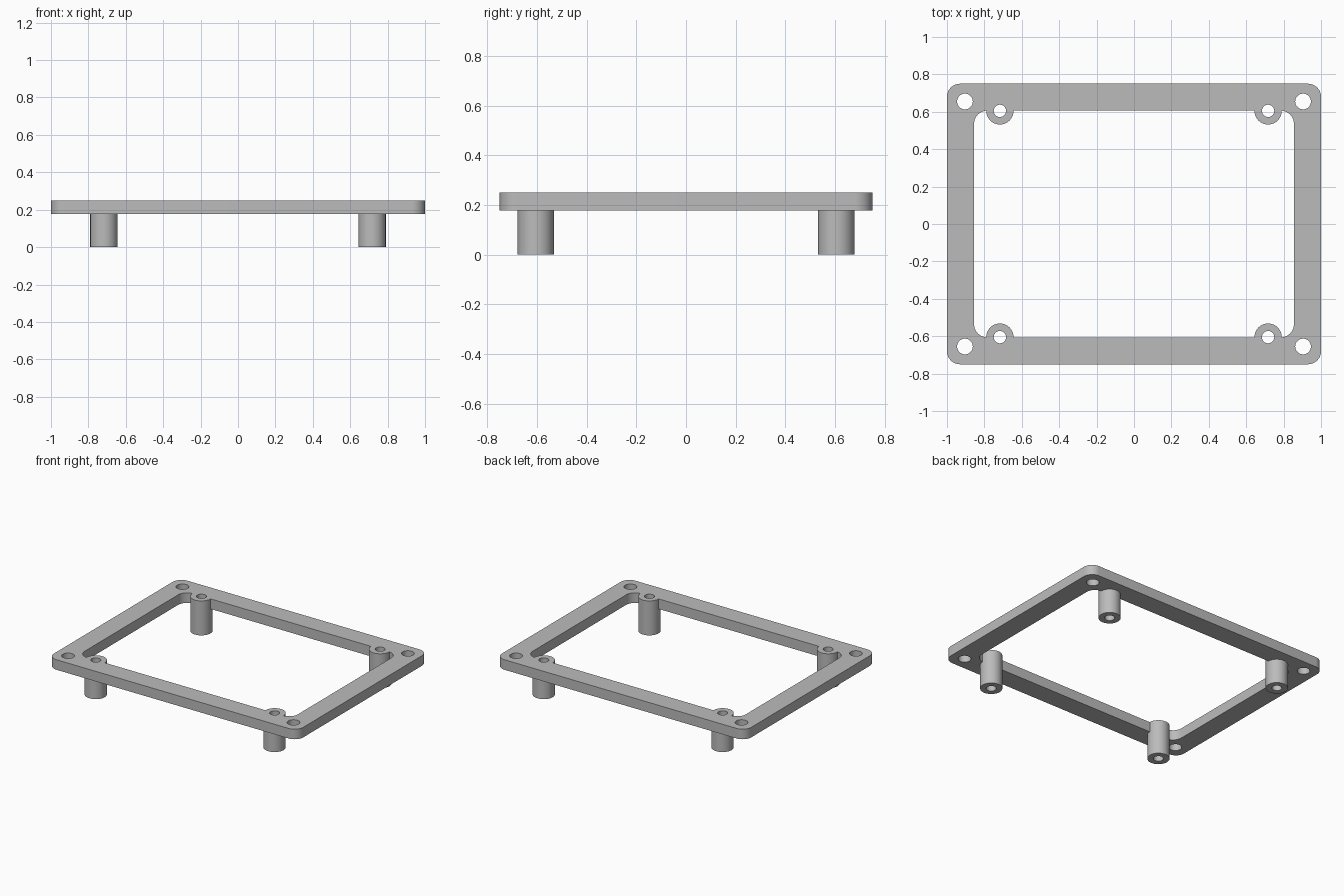
import bpy
import bmesh
import math

TOP, UNDERSIDE = 0.25, 0.177
POST_X, POST_Y, POST_R, BORE_R = 0.717, 0.605, 0.073, 0.033
HOLE_X, HOLE_Y, HOLE_R = 0.904, 0.655, 0.042
CORNERS = [(sx, sy) for sx in (-1, 1) for sy in (-1, 1)]

cube = bpy.data.objects.get("Cube")
if cube:
    bpy.data.objects.remove(cube, do_unlink=True)

grey = bpy.data.materials.new("plain_grey")
grey.use_nodes = True
colour = (0.5, 0.5, 0.5, 1)
grey.diffuse_color = colour
grey.node_tree.nodes["Principled BSDF"].inputs["Base Color"].default_value = colour


def prism(name, outlines, z0, z1):
    """Extrude closed outlines from z0 up to z1 as one object."""
    bm = bmesh.new()
    for outline in outlines:
        base = bm.faces.new([bm.verts.new((x, y, z0)) for x, y in outline])
        new = bmesh.ops.extrude_face_region(bm, geom=[base], use_keep_orig=True)["geom"]
        for v in new:
            if isinstance(v, bmesh.types.BMVert):
                v.co.z = z1
    bmesh.ops.recalc_face_normals(bm, faces=bm.faces)
    mesh = bpy.data.meshes.new(name)
    bm.to_mesh(mesh)
    bm.free()
    mesh.materials.append(grey)
    obj = bpy.data.objects.new(name, mesh)
    bpy.context.collection.objects.link(obj)
    return obj


def circle(cx, cy, r, n=48):
    return [(cx + r * math.cos(math.tau * i / n), cy + r * math.sin(math.tau * i / n))
            for i in range(n)]


def rounded_rect(hx, hy, r, n=12):
    points = []
    for k, (sx, sy) in enumerate([(1, 1), (-1, 1), (-1, -1), (1, -1)]):
        for i in range(n + 1):
            a = math.pi / 2 * (k + i / n)
            points.append((sx * (hx - r) + r * math.cos(a),
                           sy * (hy - r) + r * math.sin(a)))
    return points


def combine(target, other, operation):
    """Apply a boolean with a helper object, then discard the helper."""
    other.hide_render = True
    mod = target.modifiers.new(operation, 'BOOLEAN')
    mod.operation = operation
    mod.solver = 'EXACT'
    mod.object = other
    bpy.context.view_layer.objects.active = target
    bpy.ops.object.modifier_apply(modifier=mod.name)
    bpy.data.objects.remove(other, do_unlink=True)


# Rounded plate with a large rounded opening
frame = prism("mounting_frame", [rounded_rect(1, 0.75, 0.07)], UNDERSIDE, TOP)
combine(frame, prism("opening", [rounded_rect(0.855, 0.606, 0.07)], 0.1, 0.4), 'DIFFERENCE')

# Standoff posts, flush with the top of the plate
posts = [circle(sx * POST_X, sy * POST_Y, POST_R) for sx, sy in CORNERS]
combine(frame, prism("standoff_posts", posts, 0, TOP), 'UNION')

# Corner screw holes and post bores
holes = [circle(sx * HOLE_X, sy * HOLE_Y, HOLE_R) for sx, sy in CORNERS]
bores = [circle(sx * POST_X, sy * POST_Y, BORE_R, 32) for sx, sy in CORNERS]
combine(frame, prism("screw_holes", holes + bores, -0.1, 0.4), 'DIFFERENCE')

# Smooth walls with crisp rims
bpy.ops.object.select_all(action='DESELECT')
frame.select_set(True)
bpy.context.view_layer.objects.active = frame
bpy.ops.object.shade_smooth_by_angle(angle=math.radians(30))
